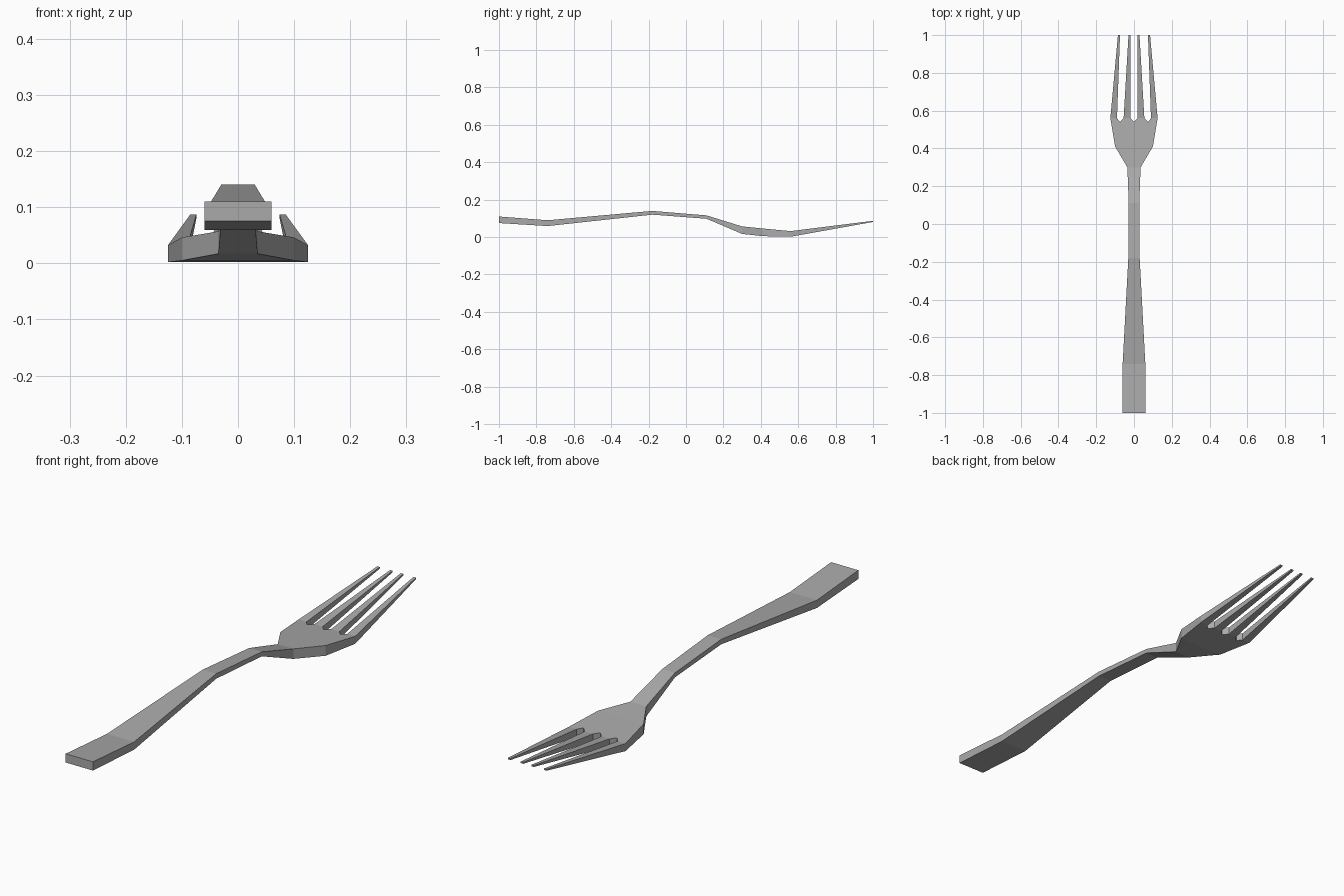
import bpy, bmesh

if "Cube" in bpy.data.objects:
    bpy.data.objects.remove(bpy.data.objects["Cube"])

# Side profile: y, top z, bottom z
PROFILE = [(-1, .11, .075), (-.74, .09, .059), (-.18, .14, .12), (.11, .116, .098),
           (.30, .057, .017), (.41, .046, .005), (.56, .032, .002), (1, .087, .081)]


def heights(y):
    for (y0, t0, b0), (y1, t1, b1) in zip(PROFILE, PROFILE[1:]):
        if y <= y1:
            f = (y - y0) / (y1 - y0)
            return t0 + f * (t1 - t0), b0 + f * (b1 - b0)


# Right half of the plan as polygons (x, y)
widths = [(.06, -1), (.06, -.74), (.03, -.18), (.028, .11), (.035, .30), (.1, .41)]
polys = [[(0, a[1]), a, b, (0, b[1])] for a, b in zip(widths, widths[1:])]
# Head with notched slot ends
polys.append([(0, .41), (.1, .41), (.125, .56), (.09, .56), (.074, .54),
              (.055, .56), (.019, .56), (0, .54)])
# Inner and outer tines
polys.append([(.019, .56), (.055, .56), (.029, 1), (.018, 1)])
polys.append([(.09, .56), (.125, .56), (.085, 1), (.074, 1)])

bm = bmesh.new()
verts = {}


def pair(p):
    if p not in verts:
        t, b = heights(p[1])
        verts[p] = bm.verts.new((*p, t)), bm.verts.new((*p, b))
    return verts[p]


edges = {(a, b) for p in polys for a, b in zip(p, p[1:] + p[:1])}
for p in polys:
    bm.faces.new([pair(q)[0] for q in p])
    bm.faces.new([pair(q)[1] for q in reversed(p)])
# Side walls on the outline, leaving the centre line open for the mirror
for a, b in edges:
    if (b, a) not in edges and not (a[0] == 0 and b[0] == 0):
        (ta, ba), (tb, bb) = pair(a), pair(b)
        bm.faces.new([ba, bb, tb, ta])
bm.normal_update()

mesh = bpy.data.meshes.new("fork")
bm.to_mesh(mesh)
bm.free()
steel = bpy.data.materials.new("steel grey")
steel.diffuse_color = (.4, .4, .4, 1)
steel.use_nodes = True
steel.node_tree.nodes["Principled BSDF"].inputs["Base Color"].default_value = steel.diffuse_color
mesh.materials.append(steel)
fork = bpy.data.objects.new("fork", mesh)
bpy.context.collection.objects.link(fork)
mirror = fork.modifiers.new("mirror", 'MIRROR')
mirror.use_clip = True
